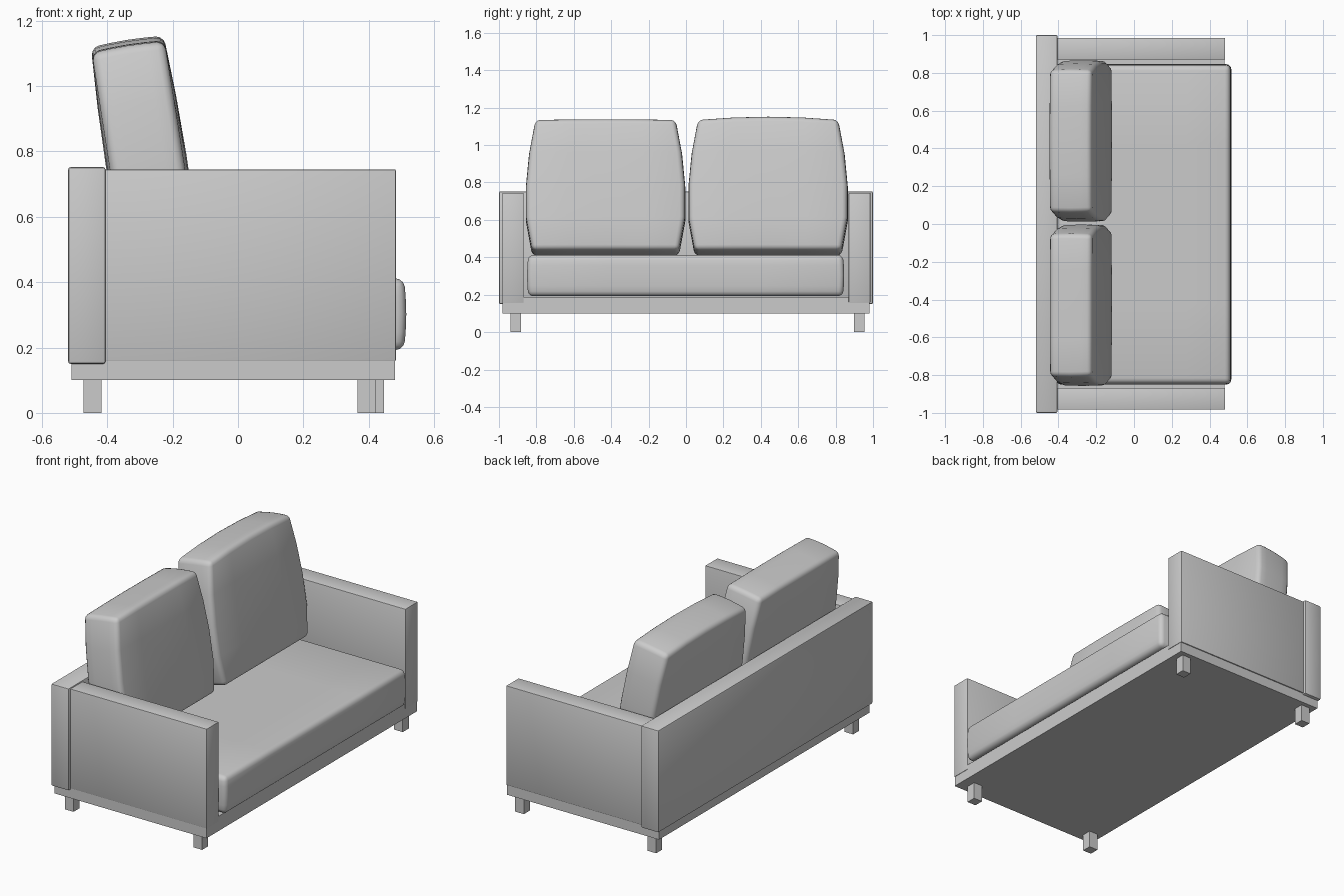
import bpy, bmesh, math
from mathutils import Vector, Matrix

if "Cube" in bpy.data.objects:
    bpy.data.objects.remove(bpy.data.objects["Cube"])


def finish(name, bm, angle=35):
    bmesh.ops.recalc_face_normals(bm, faces=bm.faces)
    me = bpy.data.meshes.new(name)
    bm.to_mesh(me)
    bm.free()
    ob = bpy.data.objects.new(name, me)
    bpy.context.collection.objects.link(ob)
    bpy.ops.object.select_all(action='DESELECT')
    ob.select_set(True)
    bpy.context.view_layer.objects.active = ob
    bpy.ops.object.shade_smooth_by_angle(angle=math.radians(angle))
    return ob


def box_mesh(lo, hi, bevel=0.0, segments=2):
    lo, hi = Vector(lo), Vector(hi)
    bm = bmesh.new()
    bmesh.ops.create_cube(bm, size=1)
    for v in bm.verts:
        v.co = (lo + hi) / 2 + v.co * (hi - lo)
    if bevel:
        bmesh.ops.bevel(bm, geom=bm.edges[:], offset=bevel, segments=segments,
                        profile=0.5, affect='EDGES')
    return bm


def box(name, lo, hi, bevel=0.0):
    return finish(name, box_mesh(lo, hi, bevel))


def cushion_mesh(size, bevel, cuts):
    """Rounded box at the origin, sliced into an even grid so it can be puffed."""
    s = Vector(size) / 2
    bm = box_mesh(-s, s, bevel, 3)
    for axis in range(3):
        n = Vector((0, 0, 0))
        n[axis] = 1
        for i in range(1, cuts + 1):
            co = n * s[axis] * (2 * i / (cuts + 1) - 1)
            bmesh.ops.bisect_plane(bm, geom=bm.verts[:] + bm.edges[:] + bm.faces[:],
                                   plane_co=co, plane_no=n)
    return bm, s


# Base frame and the deck between the arms
box("base_frame", (-0.51, -0.98, 0.10), (0.48, 0.98, 0.16))
box("seat_deck", (-0.42, -0.87, 0.155), (0.48, 0.87, 0.187))

# Legs
for name, x, y in (("front_leg_left", 0.366, -0.937), ("front_leg_right", 0.39, 0.898),
                   ("back_leg_left", -0.473, -0.937), ("back_leg_right", -0.473, 0.898)):
    box(name, (x, y, 0), (x + 0.056, y + 0.056, 0.11))

# Backrest panel and arms
box("backrest", (-0.52, -1.0, 0.15), (-0.405, 1.0, 0.752), 0.008)
box("arm_left", (-0.408, -0.982, 0.158), (0.483, -0.868, 0.745), 0.004)
box("arm_right", (-0.408, 0.87, 0.158), (0.483, 0.986, 0.745), 0.004)

# Seat cushion, rounded and pulled in slightly at the front top and bottom
bm, s = cushion_mesh((0.91, 1.68, 0.22), 0.026, 3)
for v in bm.verts:
    t = [v.co[i] / s[i] for i in range(3)]
    v.co.x += 0.008 * t[0] * (1 - t[2] ** 2)
    v.co.y += 0.008 * t[1] * (1 - t[2] ** 2)
bmesh.ops.translate(bm, verts=bm.verts, vec=(0.052, -0.002, 0.302))
finish("seat_cushion", bm, 40)

# Leaning back cushions, puffed on every side and narrower at the top
for name, y, crown in (("back_cushion_left", -0.430, 0.004),
                       ("back_cushion_right", 0.439, 0.018)):
    bm, s = cushion_mesh((0.225, 0.80, 0.70), 0.024, 3)
    for v in bm.verts:
        a, b, c = (v.co[i] / s[i] for i in range(3))
        width = 1.06 - 0.085 * (c + 0.25) ** 2 + (0.018 * (c - 1) if c < -0.6 else 0)
        v.co.y *= width + 0.012 * (1 - a * a)
        v.co.x += 0.012 * a * (1 - b * b) * (1 - c * c)
        v.co.z += crown * max(c, 0) * (1 - b * b) + 0.006 * c * (1 - a * a)
    bmesh.ops.transform(bm, verts=bm.verts, matrix=Matrix.Translation((-0.281, y, 0.772))
                        @ Matrix.Rotation(math.radians(-9), 4, 'Y'))
    finish(name, bm, 40)
